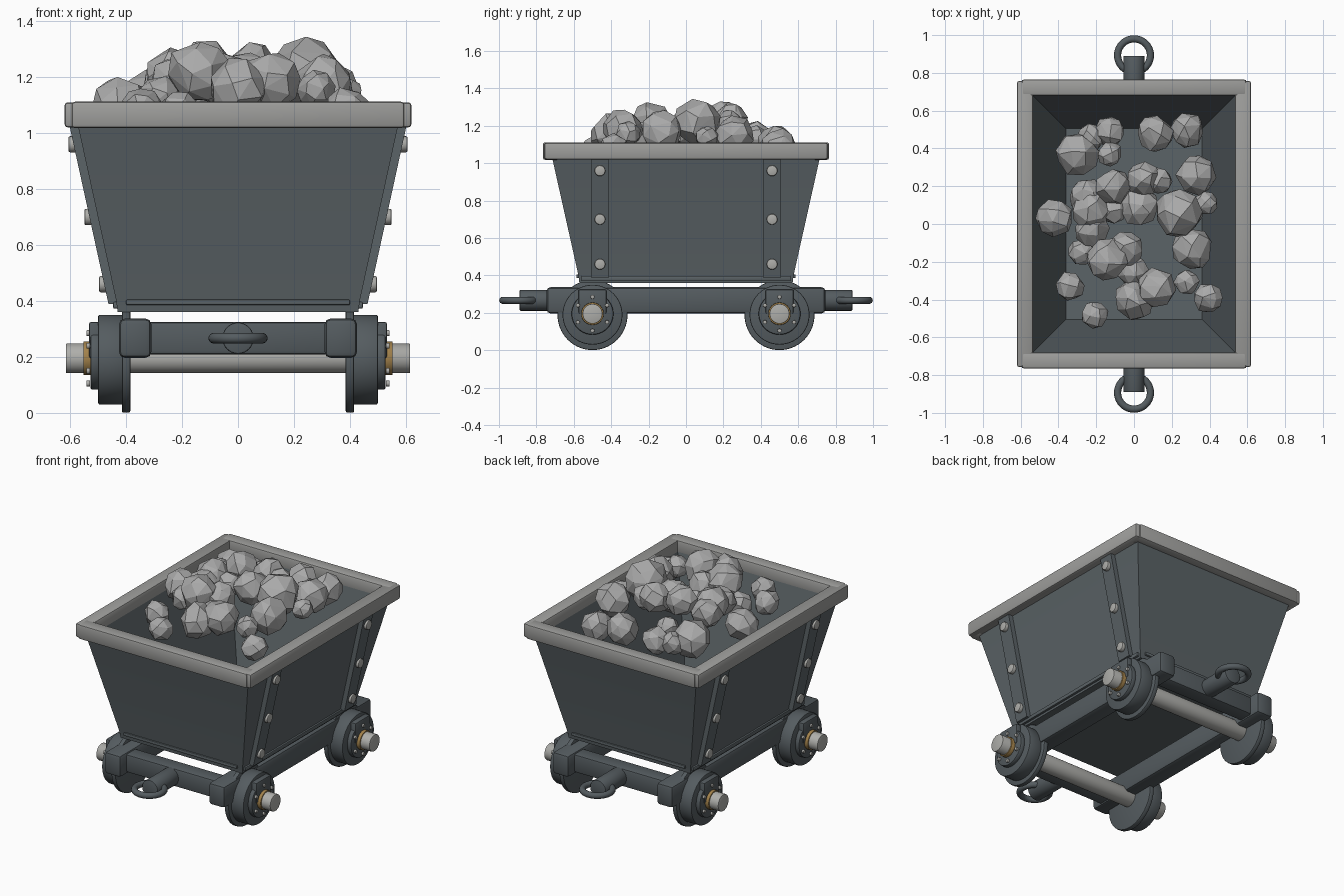
import bpy, bmesh, math, random
from mathutils import Vector, Matrix

if "Cube" in bpy.data.objects:
    bpy.data.objects.remove(bpy.data.objects["Cube"])

random.seed(4)


def mat(name, col):
    m = bpy.data.materials.new(name)
    m.diffuse_color = (*col, 1)
    m.use_nodes = True
    m.node_tree.nodes["Principled BSDF"].inputs["Base Color"].default_value = m.diffuse_color
    return m


TUB = mat("tub_steel", (0.105, 0.125, 0.135))
FRAME = mat("frame_steel", (0.09, 0.107, 0.117))
RIM = mat("rim_grey", (0.34, 0.34, 0.33))
METAL = mat("bright_metal", (0.42, 0.42, 0.40))
BRASS = mat("brass", (0.36, 0.22, 0.07))
ROCK = mat("rock_grey", (0.40, 0.40, 0.40))


def finish(bm, name, m, smooth=True):
    bmesh.ops.recalc_face_normals(bm, faces=bm.faces)
    me = bpy.data.meshes.new(name)
    bm.to_mesh(me)
    bm.free()
    me.materials.append(m)
    ob = bpy.data.objects.new(name, me)
    bpy.context.collection.objects.link(ob)
    if smooth:
        bpy.context.view_layer.objects.active = ob
        ob.select_set(True)
        bpy.ops.object.shade_smooth_by_angle(angle=math.radians(35))
        ob.select_set(False)
    return ob


def bevel_all(bm, w, seg=2):
    edges = [e for e in bm.edges if len(e.link_faces) == 2 and e.calc_face_angle(0) > 0.6]
    bmesh.ops.bevel(bm, geom=edges, offset=w, segments=seg, profile=0.5, affect='EDGES')


def box(name, c, s, m, bev=0.0):
    bm = bmesh.new()
    bmesh.ops.create_cube(bm, size=1, matrix=Matrix.Translation(c) @ Matrix.Diagonal((*s, 1)))
    if bev:
        bevel_all(bm, bev)
    return finish(bm, name, m)


def loft(name, rects, m, bev=0.0):
    """Rectangles (x0, x1, y0, y1, z) joined one to the next, both ends capped."""
    bm = bmesh.new()
    rings = [[bm.verts.new(p) for p in ((a, c, z), (b, c, z), (b, d, z), (a, d, z))]
             for a, b, c, d, z in rects]
    for r, s in zip(rings, rings[1:]):
        for i in range(4):
            j = (i + 1) % 4
            bm.faces.new((r[i], r[j], s[j], s[i]))
    bm.faces.new(rings[0])
    bm.faces.new(rings[-1])
    if bev:
        bevel_all(bm, bev)
    return finish(bm, name, m)


def cyl(name, c, r, length, axis, m, bev=0.0, n=40):
    rot = Vector((0, 0, 1)).rotation_difference(Vector(axis)).to_matrix().to_4x4()
    bm = bmesh.new()
    bmesh.ops.create_cone(bm, cap_ends=True, segments=n, radius1=r, radius2=r, depth=length,
                          matrix=Matrix.Translation(c) @ rot)
    if bev:
        bevel_all(bm, bev)
    return finish(bm, name, m)


def ring(name, c, major, minor, m, n=40, k=14):
    bm = bmesh.new()
    loops = []
    for i in range(n):
        a = 2 * math.pi * i / n
        loops.append([])
        for j in range(k):
            b = 2 * math.pi * j / k
            r = major + minor * math.cos(b)
            loops[-1].append(bm.verts.new((c[0] + r * math.cos(a), c[1] + r * math.sin(a),
                                           c[2] + minor * math.sin(b))))
    for i in range(n):
        for j in range(k):
            p, q = loops[i], loops[(i + 1) % n]
            bm.faces.new((p[j], q[j], q[(j + 1) % k], p[(j + 1) % k]))
    return finish(bm, name, m)


# Tub: outside walls up, over the lip, inside walls down to the floor
loft("tub", [(-x, x, -y, y, z) for x, y, z in
             ((0.43, 0.57, 0.36), (0.435, 0.575, 0.40), (0.575, 0.718, 1.04),
              (0.535, 0.68, 1.04), (0.36, 0.505, 0.40))], TUB)

# Rim beams and lower trim bars
for s in (-1, 1):
    box("rim_side", (s * 0.5775, 0, 1.065), (0.085, 1.515, 0.09), RIM, 0.012)
    box("rim_end", (0, s * 0.7225, 1.065), (1.19, 0.085, 0.094), RIM, 0.012)
    box("trim_end", (0, s * 0.575, 0.395), (0.80, 0.022, 0.02), TUB, 0.005)
    box("trim_side", (s * 0.435, 0, 0.385), (0.022, 1.12, 0.025), TUB, 0.005)

# Side straps with rivets
for sx in (-1, 1):
    for sy in (-0.46, 0.46):
        loft("strap", [(sx * 0.425, sx * 0.463, sy - 0.047, sy + 0.047, 0.39),
                       (sx * 0.565, sx * 0.603, sy - 0.047, sy + 0.047, 1.03)], TUB, 0.006)
        for z in (0.46, 0.70, 0.96):
            cyl("rivet", (sx * (0.463 + (z - 0.39) * 0.219), sy, z), 0.029, 0.036,
                (1, 0, 0), METAL, 0.006, 16)

# Underframe: rails, cross beams, couplers
for s in (-1, 1):
    box("frame_rail", (s * 0.3675, 0, 0.267), (0.115, 1.49, 0.14), FRAME, 0.02)
    box("cross_beam", (0, s * 0.63, 0.267), (0.66, 0.10, 0.115), FRAME, 0.012)
    cyl("coupler_bar", (0, s * 0.765, 0.267), 0.056, 0.25, (0, 1, 0), FRAME, 0.006)
    ring("coupler_ring", (0, s * 0.893, 0.267), 0.087, 0.019, FRAME)

# Axles and wheels
AZ = 0.195
for y in (-0.5, 0.5):
    cyl("axle", (0, y, AZ), 0.053, 1.23, (1, 0, 0), METAL, 0.004)
    for s in (-1, 1):
        cyl("wheel_flange", (s * 0.4, y, 0.188), 0.187, 0.03, (1, 0, 0), FRAME, 0.006, 56)
        cyl("wheel_tread", (s * 0.455, y, 0.19), 0.16, 0.09, (1, 0, 0), FRAME, 0.006, 56)
        cyl("wheel_hub", (s * 0.51, y, AZ), 0.112, 0.035, (1, 0, 0), FRAME, 0.008)
        box("bearing_box", (s * 0.51, y, 0.26), (0.045, 0.15, 0.13), FRAME, 0.008)
        cyl("brass_bush", (s * 0.53, y, AZ), 0.06, 0.045, (1, 0, 0), BRASS, 0.003)
        for i in range(6):
            a = math.pi / 2 + i * math.pi / 3
            cyl("hub_bolt", (s * 0.535, y + 0.09 * math.cos(a), AZ + 0.09 * math.sin(a)),
                0.011, 0.014, (1, 0, 0), METAL, 0.002, 10)

# Ore heap: (x, y, radius, top height)
ROCKS = [
    (-.30, .37, .11, 1.22), (-.13, .49, .08, 1.18), (-.23, .46, .07, 1.17), (-.13, .37, .065, 1.20),
    (.11, .48, .095, 1.20), (.28, .50, .09, 1.18), (.05, .24, .09, 1.32), (.13, .23, .07, 1.28),
    (.33, .26, .10, 1.25), (-.11, .20, .09, 1.33), (-.25, .15, .09, 1.27), (-.23, .07, .10, 1.30),
    (-.11, .07, .07, 1.25), (.03, .09, .10, 1.29), (.24, .06, .125, 1.345), (.38, .11, .06, 1.20),
    (-.42, .03, .095, 1.20), (-.22, -.03, .09, 1.27), (-.28, -.15, .07, 1.20), (-.14, -.19, .11, 1.33),
    (-.04, -.13, .09, 1.28), (0, -.25, .08, 1.22), (.12, -.34, .105, 1.29), (0, -.40, .105, 1.26),
    (.31, -.13, .11, 1.28), (.28, -.31, .065, 1.22), (.39, -.39, .075, 1.16), (-.34, -.33, .075, 1.16),
    (-.21, -.48, .07, 1.15)]
for x, y, r, top in ROCKS:
    bm = bmesh.new()
    rot = Matrix.Rotation(random.uniform(0, 6.28), 3, Vector((random.random(), random.random(), 0.5)))
    for i in range(24):
        h = 1 - (2 * i + 1) / 24
        a = i * 2.39996 + random.uniform(-0.25, 0.25)
        w = math.sqrt(1 - h * h)
        v = rot @ Vector((w * math.cos(a), w * math.sin(a), h)) * r * random.uniform(0.98, 1.12)
        bm.verts.new(v + Vector((x, y, top - r)))
    bmesh.ops.convex_hull(bm, input=bm.verts)
    finish(bm, "ore_rock", ROCK, smooth=False)
